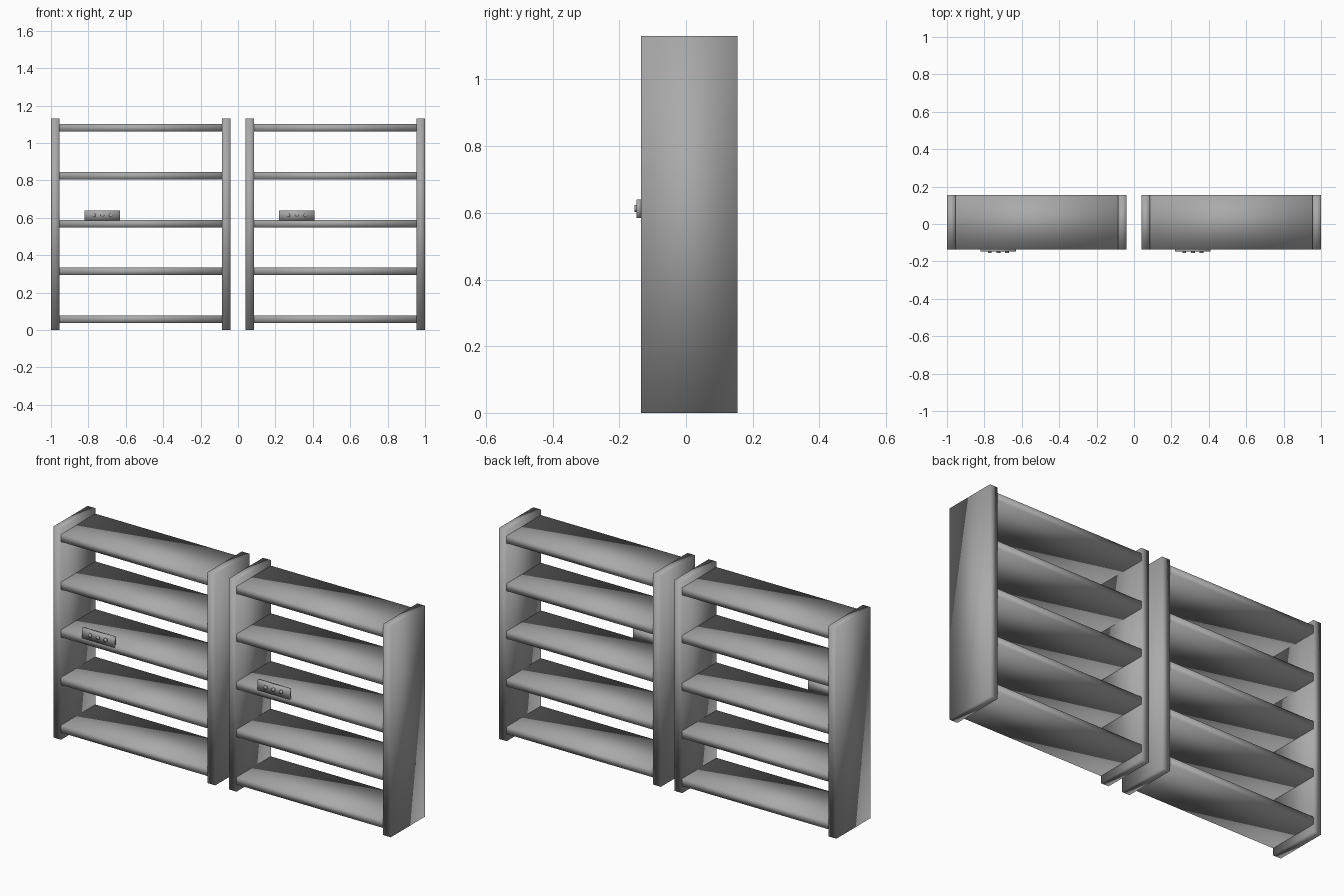
import bpy
from math import pi

cube = bpy.data.objects.get("Cube")
if cube:
    bpy.data.objects.remove(cube, do_unlink=True)

# One grey for everything
grey = bpy.data.materials.new("grey")
grey.use_nodes = True
grey.diffuse_color = (0.4, 0.4, 0.4, 1)
grey.node_tree.nodes["Principled BSDF"].inputs["Base Color"].default_value = (0.4, 0.4, 0.4, 1)

FRONT, BACK = -0.135, 0.155
HEIGHT, WIDTH, PANEL = 1.13, 0.96, 0.046


def finish(name):
    obj = bpy.context.object
    obj.name = name
    obj.data.materials.append(grey)
    bpy.ops.object.shade_smooth()


def box(name, x, y, z):
    """Softly shaded box between (low, high) limits on each axis."""
    limits = (x, y, z)
    bpy.ops.mesh.primitive_cube_add(size=1, location=[(a + b) / 2 for a, b in limits])
    bpy.context.object.scale = [b - a for a, b in limits]
    bpy.ops.object.transform_apply(location=False, rotation=False, scale=True)
    finish(name)


def knob(name, x, z):
    bpy.ops.mesh.primitive_cylinder_add(vertices=16, radius=0.01, depth=0.009,
                                        location=(x, -0.1505, z), rotation=(pi / 2, 0, 0))
    finish(name)


def shelf_unit(side, x0):
    x1 = x0 + WIDTH
    # Upright side panels
    box(side + "_unit_right_panel", (x0, x0 + PANEL), (FRONT, BACK), (0, HEIGHT))
    box(side + "_unit_left_panel", (x1 - PANEL, x1), (FRONT, BACK), (0, HEIGHT))
    # Evenly spaced shelves
    for i in range(5):
        z = 0.038 + 0.2555 * i
        box(f"{side}_unit_shelf_{i + 1}", (x0 + PANEL, x1 - PANEL), (FRONT, BACK), (z, z + 0.04))
    # Control plate with three knobs on the middle shelf
    box(side + "_unit_plate", (x0 + 0.18, x0 + 0.37), (-0.148, FRONT), (0.585, 0.64))
    for i in range(3):
        knob(f"{side}_unit_knob_{i + 1}", x0 + 0.229 + 0.046 * i, 0.613)


shelf_unit("right", -1.0)
shelf_unit("left", 0.04)
